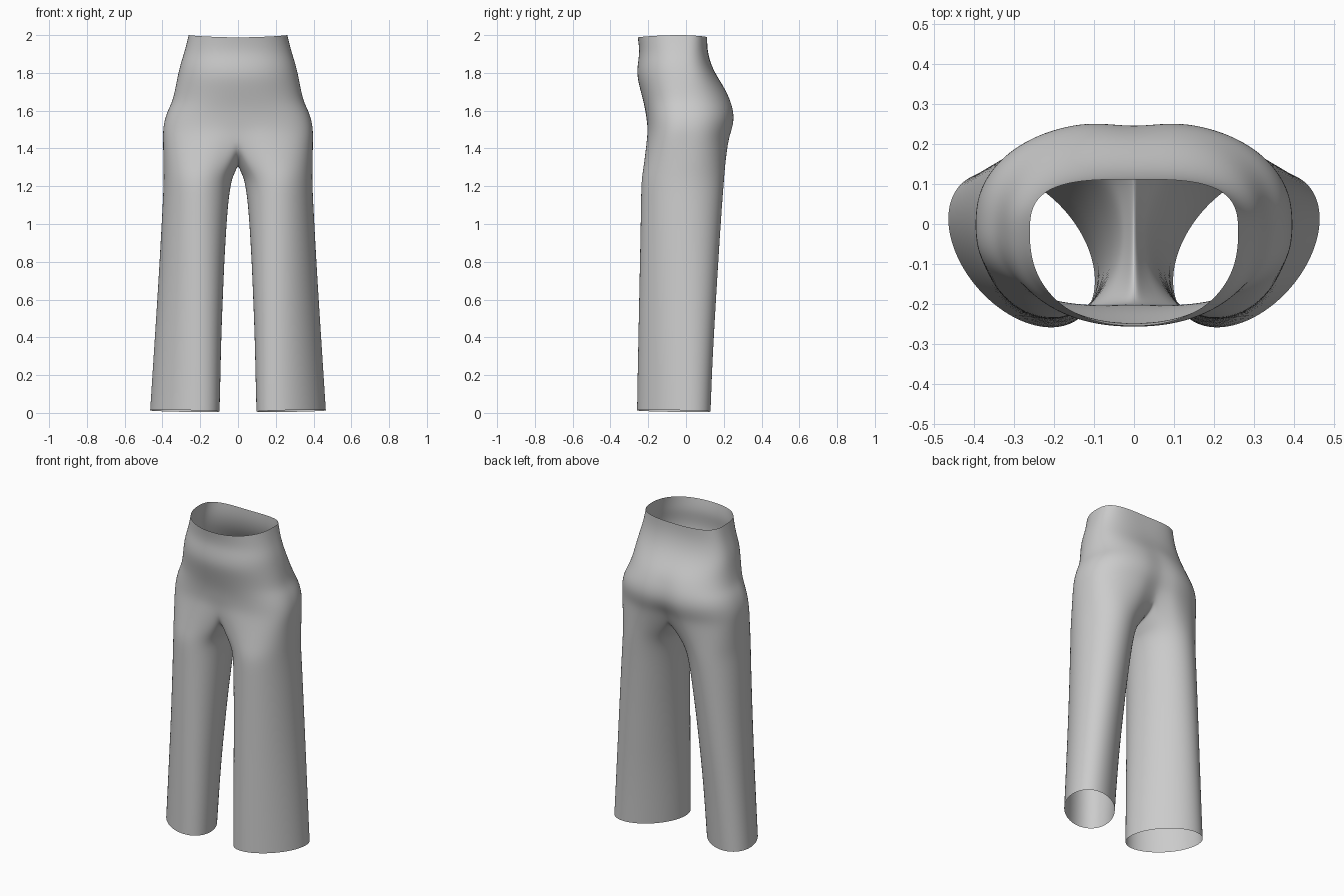
import bpy, bmesh
from math import sin, cos, pi, radians, asin, exp

if "Cube" in bpy.data.objects:
    bpy.data.objects.remove(bpy.data.objects["Cube"])

M, K = 24, 10            # segments: outer half of the body, inner leg

# torso rows: z, half width, front y, back y, side y, front n, back n, back groove, front groove
TORSO = [
    (2.00, .261, -.256, .112, -.03, 2.2, 3.4, 0, 0),
    (1.95, .273, -.250, .112, -.03, 2.2, 3.2, 0, 0),
    (1.90, .287, -.247, .117, -.03, 2.2, 3.0, 0, 0),
    (1.84, .306, -.257, .134, -.03, 2.2, 2.8, 0, 0),
    (1.78, .320, -.259, .165, -.02, 2.2, 2.6, 0, 0),
    (1.71, .333, -.242, .214, -.02, 2.2, 2.4, .004, 0),
    (1.65, .347, -.226, .243, -.01, 2.3, 2.4, .010, 0),
    (1.60, .372, -.215, .258, 0, 2.4, 2.4, .013, 0),
    (1.55, .389, -.208, .262, 0, 2.5, 2.4, .016, 0),
    (1.50, .397, -.206, .252, 0, 2.6, 2.4, .022, .004),
    (1.45, .397, -.212, .236, 0, 2.7, 2.5, .035, .012),
]
# leg rows: z, inner x, outer x, front y, back y, skew
LEG = [
    (1.23, .034, .394, -.237, .202, .05),
    (1.13, .050, .398, -.239, .194, .10),
    (1.00, .060, .405, -.241, .185, .15),
    (0.80, .072, .416, -.245, .172, .22),
    (0.60, .080, .428, -.249, .160, .28),
    (0.40, .088, .441, -.253, .148, .33),
    (0.20, .092, .454, -.257, .138, .37),
    (0.01, .097, .466, -.260, .131, .40),
]


def torso_row(z, w, yf, yb, ym, nf, nb, gb, gf):
    pts = []
    for i in range(M + 1):
        t = -pi / 2 + pi * i / M
        c, s = max(cos(t), 0), sin(t)
        n, depth, g = (nb, yb - ym, gb) if s > 0 else (nf, ym - yf, -gf)
        r = (c ** n + abs(s) ** n) ** (-1 / n)
        x = 0 if i in (0, M) else w * r * c
        y = ym + depth * r * s - g * exp(-(x / .08) ** 2) * abs(s)
        pts.append((x, y, z - (.012 * s * s if z > 1.99 else 0)))
    return pts


def leg_row(z, xi, xo, yf, yb, skew):
    cx, cy, a, b = (xi + xo) / 2, (yf + yb) / 2, (xo - xi) / 2, (yb - yf) / 2
    angles = [radians(-130 + 260 * i / M) for i in range(M + 1)]
    angles += [radians(130 + 100 * j / K) for j in range(1, K)]
    pts = []
    for t in angles:
        u, v = cos(t), sin(t + asin(skew))
        tilt = .005 * (u - v) if z < .1 else 0
        pts.append((cx + a * u, cy + b * v, max(z + tilt, 0)))
    return pts


def lerp(p, q, f):
    return tuple(a + (b - a) * f for a, b in zip(p, q))


torso = [torso_row(*r) for r in TORSO]
legs = [leg_row(*r) for r in LEG]

# crotch curve closes the last torso row into the first leg ring
front, back = torso[-1][0], torso[-1][-1]
mid, half = (front[1] + back[1]) / 2, (back[1] - front[1]) / 2
crotch = [(0, mid + half * cos(pi * j / K), 1.45 - .14 * sin(pi * j / K))
          for j in range(1, K)]
top_ring = torso[-1] + crotch
blend = [[lerp(p, q, f) for p, q in zip(top_ring, legs[0])] for f in (.33, .67)]
rings = [top_ring] + blend + legs

bm = bmesh.new()


def skin(rows, closed):
    for a, b in zip(rows, rows[1:]):
        n = len(a)
        for i in range(n if closed else n - 1):
            k = (i + 1) % n
            bm.faces.new((a[i], b[i], b[k], a[k]))


ring_v = [[bm.verts.new(p) for p in r] for r in rings]
torso_v = [[bm.verts.new(p) for p in r] for r in torso[:-1]] + [ring_v[0][:M + 1]]
skin(torso_v, False)
skin(ring_v, True)

mesh = bpy.data.meshes.new("trousers")
bm.to_mesh(mesh)
bm.free()
mesh.shade_smooth()
trousers = bpy.data.objects.new("trousers", mesh)
bpy.context.collection.objects.link(trousers)

# mirror to the other leg, then smooth
mir = trousers.modifiers.new("mirror", 'MIRROR')
mir.use_clip = True
mir.merge_threshold = .0005
sub = trousers.modifiers.new("smooth", 'SUBSURF')
sub.levels = sub.render_levels = 2
